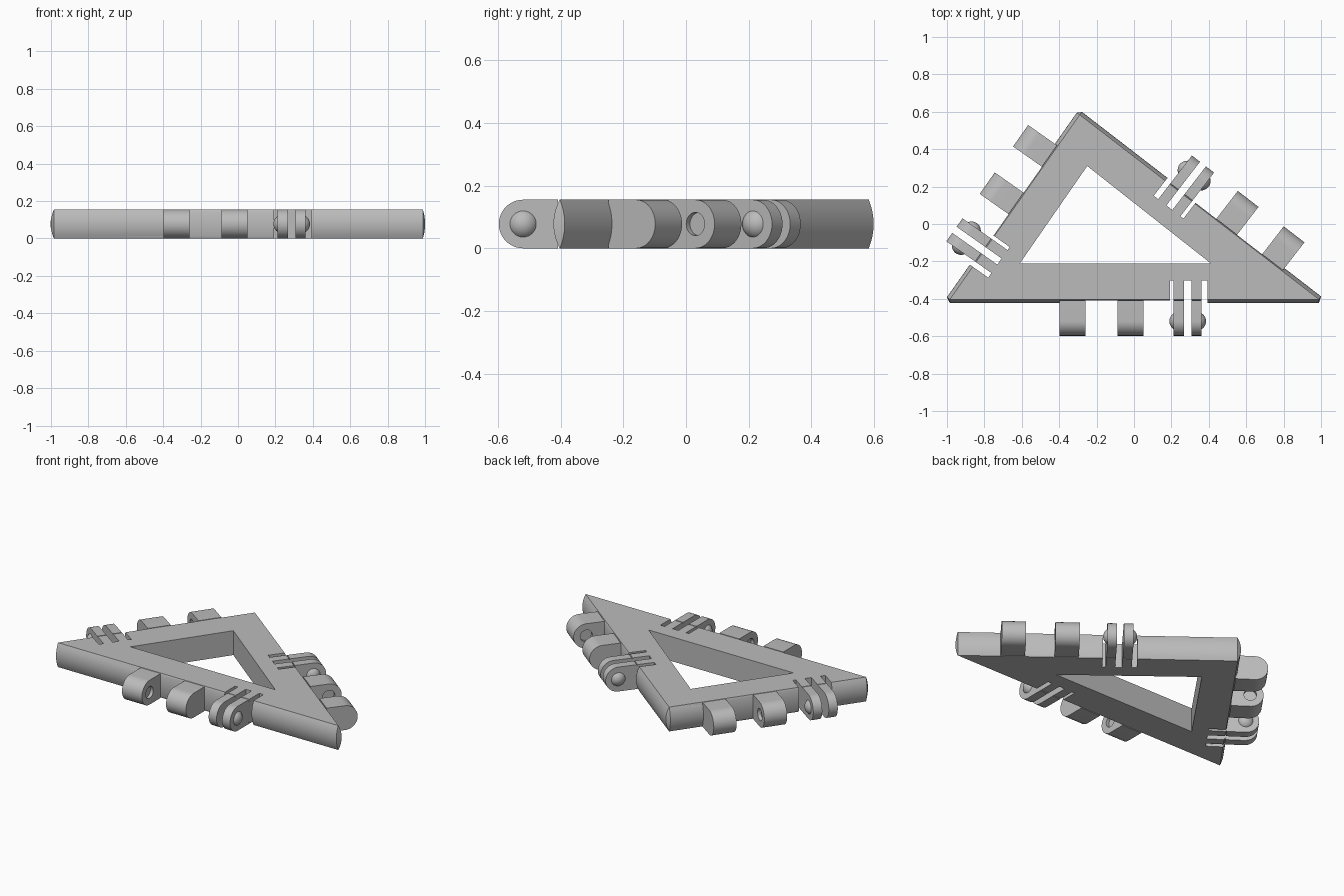
import bpy, bmesh, math
from mathutils import Matrix, Vector

cube = bpy.data.objects.get("Cube")
if cube:
    bpy.data.objects.remove(cube)

T = 0.155            # plate thickness
H = T / 2
BULGE = 0.02         # outward swell of the rim
AXIS = 0.117         # hinge axis distance from the rim
FLAT = 0.006         # rim left standing in the hinge zone
CORNERS = [Vector(p) for p in ((-0.984, -0.403), (0.988, -0.403), (-0.29, 0.583))]
WINDOW = [(-0.61, -0.21), (0.41, -0.21), (-0.25, 0.31)]
SIDES = ["front", "right", "left"]
SHIFTS = [0, -0.16, 0]   # slide of each hinge group along its edge

grey = bpy.data.materials.new("plain grey")
grey.use_nodes = True
colour = (0.5, 0.5, 0.5, 1)
grey.diffuse_color = colour
grey.node_tree.nodes["Principled BSDF"].inputs["Base Color"].default_value = colour


def make(name, bm, matrix=Matrix()):
    bmesh.ops.recalc_face_normals(bm, faces=bm.faces)
    mesh = bpy.data.meshes.new(name)
    bm.to_mesh(mesh)
    bm.free()
    mesh.transform(matrix)
    mesh.materials.append(grey)
    ob = bpy.data.objects.new(name, mesh)
    bpy.context.collection.objects.link(ob)
    return ob


def loft(rings):
    """Solid skinned through rings of points, capped at both ends."""
    bm = bmesh.new()
    rows = [[bm.verts.new(p) for p in ring] for ring in rings]
    n = len(rows[0])
    for a, b in zip(rows, rows[1:]):
        for i in range(n):
            j = (i + 1) % n
            bm.faces.new((a[i], a[j], b[j], b[i]))
    bm.faces.new(rows[0])
    bm.faces.new(rows[-1])
    bmesh.ops.remove_doubles(bm, verts=bm.verts, dist=1e-5)
    return bm


def box(x0, x1, y0, y1):
    ring = [(x0, y0), (x1, y0), (x1, y1), (x0, y1)]
    return loft([[(x, y, z) for x, y in ring] for z in (-0.1, T + 0.1)])


def cut(ob, cutter):
    mod = ob.modifiers.new("cut", "BOOLEAN")
    mod.operation = "DIFFERENCE"
    mod.solver = "EXACT"
    mod.object = cutter
    bpy.context.view_layer.objects.active = ob
    bpy.ops.object.modifier_apply(modifier=mod.name)
    bpy.data.objects.remove(cutter)


def hinge_tab(x0, x1):
    """Tab with a half-round end, pointing to local -y."""
    ring = [(-FLAT, 0), (-AXIS, 0)]
    for i in range(1, 24):
        a = math.pi * i / 24
        ring.append((-AXIS - H * math.sin(a), H - H * math.cos(a)))
    ring += [(-AXIS, T), (-FLAT, T)]
    return loft([[(x, y, z) for y, z in ring] for x in (x0, x1)])


def pin(face, sign):
    """Spherical cap standing on a tab's outer face."""
    bm = bmesh.new()
    bmesh.ops.create_uvsphere(bm, u_segments=32, v_segments=20, radius=0.05)
    bmesh.ops.rotate(bm, verts=bm.verts, matrix=Matrix.Rotation(math.pi / 2, 3, "Y"))
    bmesh.ops.translate(bm, verts=bm.verts, vec=(face - sign * 0.027, -AXIS, H))
    bmesh.ops.bisect_plane(bm, geom=bm.verts[:] + bm.edges[:] + bm.faces[:],
                           plane_co=(face - sign * 0.005, 0, 0),
                           plane_no=(sign, 0, 0), clear_inner=True)
    bmesh.ops.holes_fill(bm, edges=[e for e in bm.edges if e.is_boundary])
    return bm


def socket(face):
    """Cutter for a shallow round hole in a knuckle's side."""
    bm = bmesh.new()
    place = Matrix.Translation((face, -AXIS, H)) @ Matrix.Rotation(math.pi / 2, 4, "Y")
    bmesh.ops.create_cone(bm, cap_ends=True, segments=32, radius1=0.037,
                          radius2=0.037, depth=0.04, matrix=place)
    return bm


# Edge frames: local x runs along the rim, local -y points outward
frames, normals = [], []
for i in range(3):
    a, b = CORNERS[i], CORNERS[(i + 1) % 3]
    d = b - a
    mid = (a + b) / 2 + d.normalized() * SHIFTS[i]
    frames.append(Matrix.Translation((mid.x, mid.y, 0))
                  @ Matrix.Rotation(math.atan2(d.y, d.x), 4, "Z"))
    normals.append(Vector((d.y, -d.x)).normalized())

# Triangular plate with a swelling rim and clipped corners
R = (H * H + BULGE * BULGE) / (2 * BULGE)
rings = []
for k in range(13):
    z = T * k / 12
    swell = math.sqrt(R * R - (z - H) ** 2) - R + BULGE
    ring = []
    for i in range(3):
        for n in (normals[i - 1], normals[i]):
            p = CORNERS[i] + n * max(swell, 0.0005)
            ring.append((p.x, p.y, z))
    rings.append(ring)
frame = make("triangular_frame", loft(rings))
cut(frame, make("window_cutter",
                loft([[(x, y, z) for x, y in WINDOW] for z in (-0.1, T + 0.1)])))

# Hinge groups on all three sides
for side, m in zip(SIDES, frames):
    cut(frame, make("rim_cutter", box(-0.40, 0.39, -0.1, -FLAT), m))
    for x0, x1 in ((0.19, 0.21), (0.265, 0.305), (0.36, 0.39)):
        cut(frame, make("slot_cutter", box(x0, x1, -0.1, 0.1), m))
    for label, x0, x1, hole in (("first", -0.40, -0.26, -0.26),
                                ("second", -0.09, 0.05, -0.09)):
        knuckle = make(f"{side}_{label}_knuckle", hinge_tab(x0, x1), m)
        cut(knuckle, make("socket_cutter", socket(hole), m))
    for label, x0, x1, face, sign in (("first", 0.21, 0.265, 0.21, -1),
                                      ("second", 0.305, 0.36, 0.36, 1)):
        make(f"{side}_{label}_clip", hinge_tab(x0, x1), m)
        make(f"{side}_{label}_pin", pin(face, sign), m)

# Smooth the round surfaces, keep the edges crisp
for ob in bpy.context.collection.objects:
    ob.select_set(ob.type == "MESH")
bpy.context.view_layer.objects.active = frame
bpy.ops.object.shade_smooth_by_angle(angle=math.radians(30))
